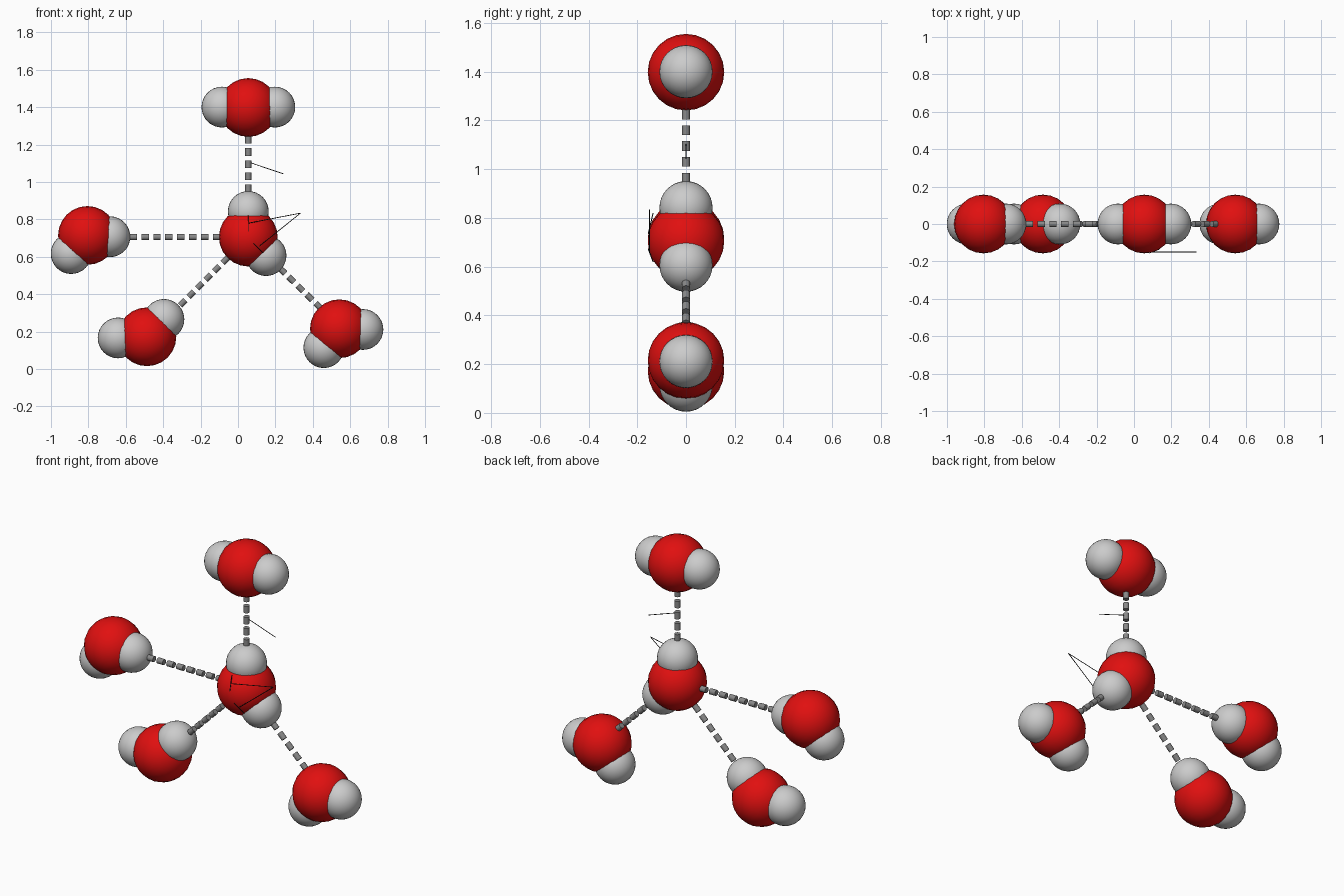
import bpy
from math import radians
from mathutils import Vector

if "Cube" in bpy.data.objects:
    bpy.data.objects.remove(bpy.data.objects["Cube"])


def material(name, rgb):
    m = bpy.data.materials.new(name)
    m.diffuse_color = (*rgb, 1)
    m.use_nodes = True
    m.node_tree.nodes["Principled BSDF"].inputs["Base Color"].default_value = m.diffuse_color
    return m


RED = material("oxygen_red", (0.75, 0.005, 0.005))
BLACK = material("line_black", (0.01, 0.01, 0.01))
GREY = material("dash_grey", (0.25, 0.25, 0.25))


def atom(name, x, z, radius, segs, mat=None):
    bpy.ops.mesh.primitive_uv_sphere_add(
        segments=segs, ring_count=segs // 2, radius=radius,
        location=(x, 0, z), rotation=(radians(90), 0, 0))
    ob = bpy.context.object
    ob.name = name
    bpy.ops.object.shade_smooth()
    if mat:
        ob.data.materials.append(mat)


def rod(name, a, b, radius, sides, mat):
    a, b = Vector(a), Vector(b)
    bpy.ops.mesh.primitive_cylinder_add(
        vertices=sides, radius=radius, depth=(b - a).length, location=(a + b) / 2)
    ob = bpy.context.object
    ob.name = name
    ob.rotation_euler = (b - a).to_track_quat('Z', 'Y').to_euler()
    ob.data.materials.append(mat)
    bpy.ops.object.shade_smooth_by_angle(angle=radians(50))


def dashed_bond(name, a, b, count, fill=0.62):
    a, b = Vector((a[0], 0, a[1])), Vector((b[0], 0, b[1]))
    pitch = (b - a) / (count - 1 + fill)
    for i in range(count):
        start = a + pitch * i
        rod(f"{name}_dash_{i + 1}", start, start + pitch * fill, 0.0165, 12, GREY)


# Water molecules: oxygen centre, then two hydrogen centres (x, z)
molecules = {
    "centre": ((0.055, 0.705), (0.055, 0.842), (0.150, 0.606)),
    "top": ((0.055, 1.398), (-0.086, 1.400), (0.197, 1.400)),
    "left": ((-0.805, 0.714), (-0.685, 0.707), (-0.892, 0.617)),
    "lower_left": ((-0.487, 0.172), (-0.396, 0.265), (-0.641, 0.166)),
    "lower_right": ((0.542, 0.215), (0.668, 0.211), (0.459, 0.114)),
}
for name, (oxygen, *hydrogens) in molecules.items():
    atom(f"{name}_oxygen", *oxygen, 0.157, 24, RED)
    for i, h in enumerate(hydrogens):
        atom(f"{name}_hydrogen_{i + 1}", *h, 0.109, 32)

# Dashed hydrogen bonds
dashed_bond("top_bond", (0.055, 0.945), (0.055, 1.245), 5)
dashed_bond("left_bond", (-0.58, 0.705), (-0.095, 0.705), 8)
dashed_bond("lower_left_bond", (-0.31, 0.340), (-0.055, 0.595), 6)
dashed_bond("lower_right_bond", (0.222, 0.540), (0.445, 0.322), 5)

# Leader lines and covalent bond lines on the front
lines = {
    "hydrogen_bond_leader": ((0.06, 0, 1.105), (0.243, 0, 1.043)),
    "covalent_leader_upper": ((0.334, -0.15, 0.833), (0.058, -0.15, 0.78)),
    "covalent_leader_lower": ((0.334, -0.15, 0.833), (0.115, -0.15, 0.657)),
    "covalent_line_upper": ((0.055, -0.155, 0.735), (0.055, -0.135, 0.82)),
    "covalent_line_lower": ((0.083, -0.155, 0.673), (0.136, -0.135, 0.62)),
}
for name, (a, b) in lines.items():
    rod(name, a, b, 0.002, 6, BLACK)
